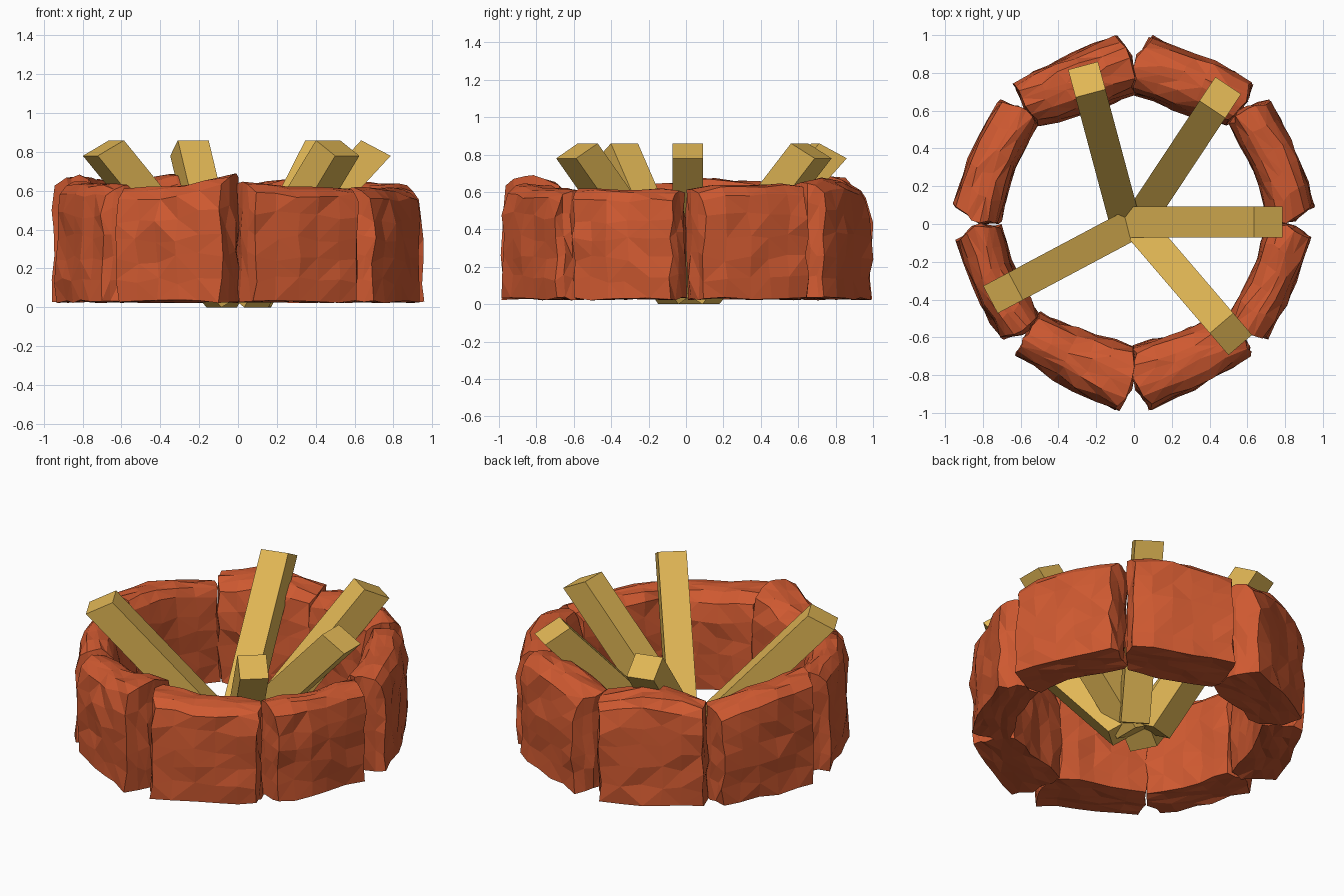
import bpy, bmesh, math, random
from mathutils import Vector

if "Cube" in bpy.data.objects:
    bpy.data.objects.remove(bpy.data.objects["Cube"])

random.seed(7)


def material(name, color):
    m = bpy.data.materials.new(name)
    m.diffuse_color = color
    m.use_nodes = True
    m.node_tree.nodes["Principled BSDF"].inputs["Base Color"].default_value = m.diffuse_color
    return m


STONE = material("stone_red", (0.62, 0.10, 0.03, 1))
WOOD = material("wood_tan", (0.75, 0.47, 0.09, 1))


def finish(bm, name, mat):
    bmesh.ops.recalc_face_normals(bm, faces=bm.faces)
    me = bpy.data.meshes.new(name)
    bm.to_mesh(me)
    bm.free()
    me.materials.append(mat)
    ob = bpy.data.objects.new(name, me)
    bpy.context.collection.objects.link(ob)
    return ob


def lerp3(a, t):
    """Piecewise linear through three values, t in -1..1."""
    return a[1] + (a[2] - a[1]) * t if t > 0 else a[1] + (a[1] - a[0]) * t


# Plans of the stones in one quadrant: inner, middle and outer lines
BACK = [[(0.0, 0.69), (0.26, 0.59), (0.495, 0.525)],
        [(0.0, 0.86), (0.30, 0.76), (0.59, 0.64)],
        [(0.09, 0.99), (0.38, 0.88), (0.63, 0.74)]]
FRONT = [[(0.0, 0.65), (0.25, 0.575), (0.49, 0.475)],
         [(0.0, 0.84), (0.29, 0.73), (0.58, 0.60)],
         [(0.09, 0.985), (0.37, 0.85), (0.62, 0.69)]]
SIDE_BACK = [[(0.51, 0.53), (0.65, 0.25), (0.71, 0.01)],
             [(0.57, 0.61), (0.76, 0.33), (0.83, 0.005)],
             [(0.72, 0.65), (0.85, 0.40), (0.955, 0.10)]]
SIDE_FRONT = [[(0.50, 0.50), (0.64, 0.24), (0.71, 0.01)],
              [(0.57, 0.57), (0.75, 0.31), (0.83, 0.005)],
              [(0.70, 0.605), (0.83, 0.38), (0.935, 0.08)]]


def stone(name, plan, sx, sy, heights):
    plan = [[Vector(p) for p in row] for row in plan]
    bm = bmesh.new()
    bmesh.ops.create_cube(bm, size=2)
    bmesh.ops.subdivide_edges(bm, edges=bm.edges[:], cuts=4, use_grid_fill=True)
    for vert in bm.verts:
        u, v, w = vert.co
        top = max(0, (w - 0.2) / 0.8)
        # rounded crown: narrower and lower towards the rim
        vv = v * (1 - (0.13 if v > 0 else 0.2) * top ** 3)
        uu = u * (1 - 0.02 * top ** 3)
        p = lerp3([lerp3(row, uu) for row in plan], vv)
        h = lerp3(heights, u) - 0.055 * abs(v) ** 3 - 0.015 * abs(u) ** 4
        z = 0.03 + (h - 0.03) * (w + 1) / 2
        j = 0.013
        vert.co = ((p.x + random.uniform(-j, j)) * sx,
                   (p.y + random.uniform(-j, j)) * sy,
                   z + random.uniform(-j, j) * (0.7 if abs(w) > 0.9 else 1.6))
    bmesh.ops.triangulate(bm, faces=bm.faces, quad_method='SHORT_EDGE')
    return finish(bm, name, STONE)


# Ring of eight rough stones
stone("stone_back_right", BACK, 1, 1, (0.63, 0.67, 0.67))
stone("stone_back_left", BACK, -1, 1, (0.64, 0.69, 0.65))
stone("stone_front_right", FRONT, 1, -1, (0.66, 0.62, 0.62))
stone("stone_front_left", FRONT, -1, -1, (0.70, 0.615, 0.62))
stone("stone_right_back", SIDE_BACK, 1, 1, (0.65, 0.64, 0.63))
stone("stone_right_front", SIDE_FRONT, 1, -1, (0.63, 0.605, 0.62))
stone("stone_left_back", SIDE_BACK, -1, 1, (0.62, 0.66, 0.69))
stone("stone_left_front", SIDE_FRONT, -1, -1, (0.64, 0.63, 0.66))


def log(name, tip, angle, run=0.72):
    """Square timber leaning outwards; both ends are cut parallel."""
    a = math.radians(angle)
    out = Vector((math.cos(a), math.sin(a), 0))
    side = Vector((-out.y, out.x, 0)) * 0.082
    cut = out * 0.076 - Vector((0, 0, 0.04))
    top = Vector((tip[0], tip[1], 0.82))
    bottom = top - out * run - Vector((0, 0, 0.78))
    bm = bmesh.new()
    bmesh.ops.create_cube(bm, size=2)
    for v in bm.verts:
        base = top if v.co.z > 0 else bottom
        v.co = base + side * v.co.x + cut * v.co.y
    return finish(bm, name, WOOD)


# Five logs fanning out from the middle
LOGS = [((0.71, 0.01), 0), ((0.457, 0.67), 56.5), ((-0.25, 0.765), 105),
        ((-0.693, -0.365), 208), ((0.513, -0.583), -49.4)]
for i, (tip, angle) in enumerate(LOGS, 1):
    log(f"log_{i}", tip, angle)
